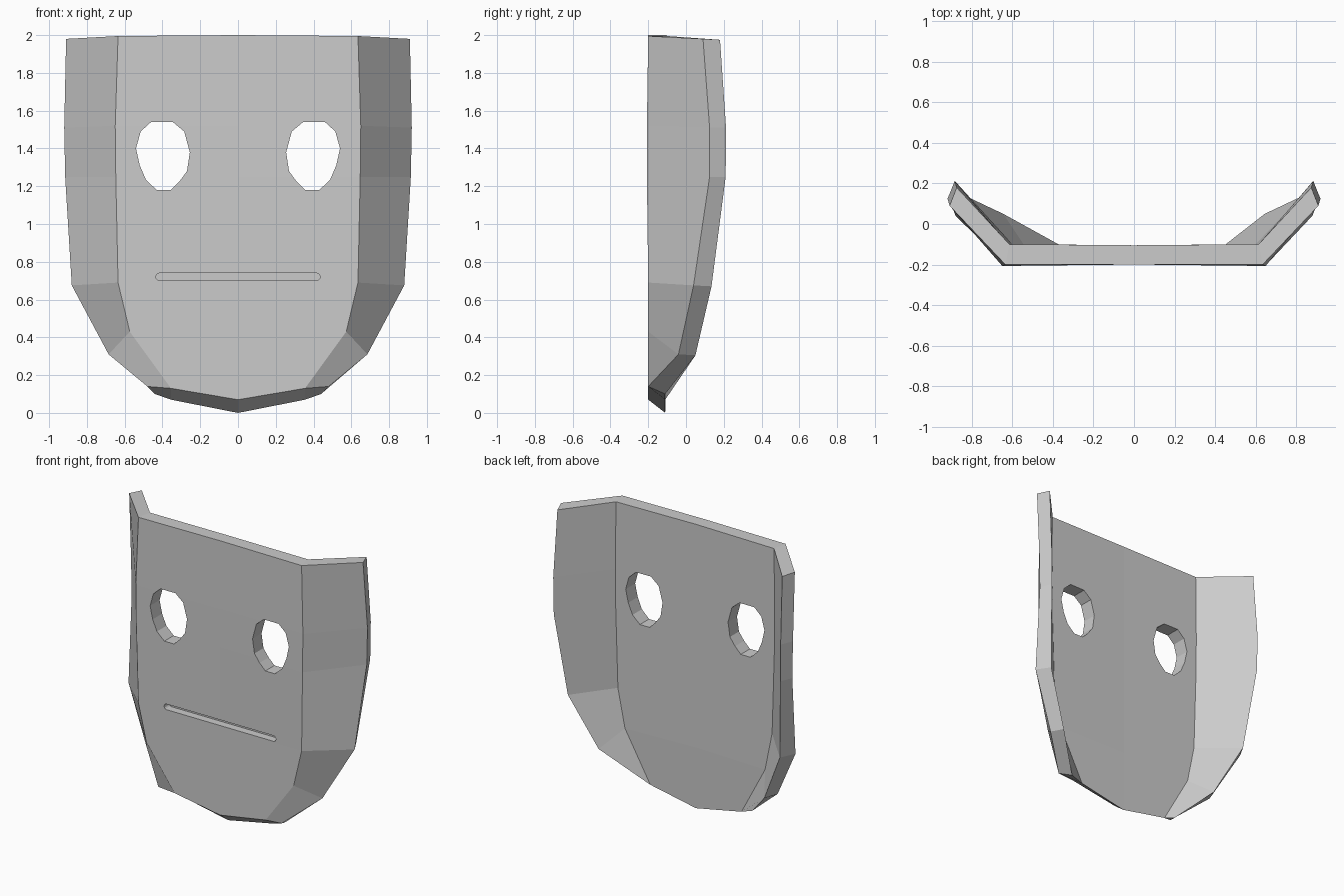
import bpy, bmesh, math

cube = bpy.data.objects.get("Cube")
if cube:
    bpy.data.objects.remove(cube, do_unlink=True)

grey = bpy.data.materials.new("plain grey")
grey.use_nodes = True
grey.diffuse_color = (0.6, 0.6, 0.6, 1)
grey.node_tree.nodes["Principled BSDF"].inputs["Base Color"].default_value = (0.6, 0.6, 0.6, 1)


def make_object(name, bm):
    bmesh.ops.recalc_face_normals(bm, faces=bm.faces)
    mesh = bpy.data.meshes.new(name)
    bm.to_mesh(mesh)
    bm.free()
    mesh.materials.append(grey)
    obj = bpy.data.objects.new(name, mesh)
    bpy.context.collection.objects.link(obj)
    return obj


def prism(name, outline, y0, y1):
    """Extrude an x/z outline along y."""
    bm = bmesh.new()
    face = bm.faces.new([bm.verts.new((x, y0, z)) for x, z in outline])
    new = bmesh.ops.extrude_face_region(bm, geom=[face])["geom"]
    moved = [v for v in new if isinstance(v, bmesh.types.BMVert)]
    bmesh.ops.translate(bm, verts=moved, vec=(0, y1 - y0, 0))
    return make_object(name, bm)


# Mask shell: rows from brow to chin, each as (centre, crease, rim)
front = [
    ((0, -.20, 2.0), (.635, -.20, 1.995), (.91, .09, 1.98)),
    ((0, -.20, 1.52), (.65, -.207, 1.52), (.92, .125, 1.51)),
    ((0, -.20, 1.25), (.647, -.207, 1.25), (.915, .125, 1.25)),
    ((0, -.20, .69), (.635, -.20, .69), (.88, .04, .675)),
    ((0, -.20, .43), (.573, -.20, .43), (.685, -.04, .31)),
    ((0, -.20, .07), (.355, -.20, .13), (.48, -.20, .14)),
]
back = [
    ((0, -.105, 2.0), (.615, -.10, 1.995), (.875, .18, 1.975)),
    ((0, -.105, 1.52), (.62, -.10, 1.52), (.885, .212, 1.51)),
    ((0, -.105, 1.25), (.617, -.10, 1.25), (.882, .21, 1.25)),
    ((0, -.105, .69), (.60, -.10, .69), (.825, .135, .67)),
    ((0, -.105, .43), (.545, -.10, .42), (.645, .05, .305)),
    ((0, -.11, 0), (.355, -.11, .07), (.44, -.11, .10)),
]
bm = bmesh.new()


def sheet(rows):
    grid = []
    for c, m, e in rows:
        row = [(-e[0], *e[1:]), (-m[0], *m[1:]), c, m, e]
        grid.append([bm.verts.new(p) for p in row])
    for a, b in zip(grid, grid[1:]):
        for i in range(4):
            bm.faces.new((a[i], a[i + 1], b[i + 1], b[i]))
    left = [r[0] for r in grid]
    right = [r[-1] for r in grid]
    return grid[0] + right[1:] + grid[-1][-2::-1] + left[-2:0:-1]


# Join the two skins around the rim
outer, inner = sheet(front), sheet(back)
for i in range(len(outer)):
    j = (i + 1) % len(outer)
    bm.faces.new((outer[i], outer[j], inner[j], inner[i]))
mask = make_object("mask", bm)

# Eye holes, mirrored
eye = [(.54, 1.40), (.515, 1.49), (.46, 1.54), (.345, 1.54), (.285, 1.49), (.255, 1.38),
       (.27, 1.28), (.31, 1.225), (.355, 1.18), (.43, 1.18), (.487, 1.233), (.52, 1.31)]
cutters = [prism("eye_cutter", [(s * x, z) for x, z in eye], -.5, .5) for s in (-1, 1)]

# Mouth groove with rounded ends
mouth = []
for side in (1, -1):
    for k in range(7):
        a = math.radians(-90 + 30 * k)
        mouth.append((side * (.415 + .02 * math.cos(a)), .72 + side * .02 * math.sin(a)))
cutters.append(prism("mouth_cutter", mouth, -.4, -.145))

# Cut the openings
bpy.context.view_layer.objects.active = mask
for cutter in cutters:
    cutter.hide_render = True
    mod = mask.modifiers.new("opening", "BOOLEAN")
    mod.operation = "DIFFERENCE"
    mod.solver = "EXACT"
    mod.object = cutter
    bpy.ops.object.modifier_apply(modifier=mod.name)
    bpy.data.objects.remove(cutter, do_unlink=True)
